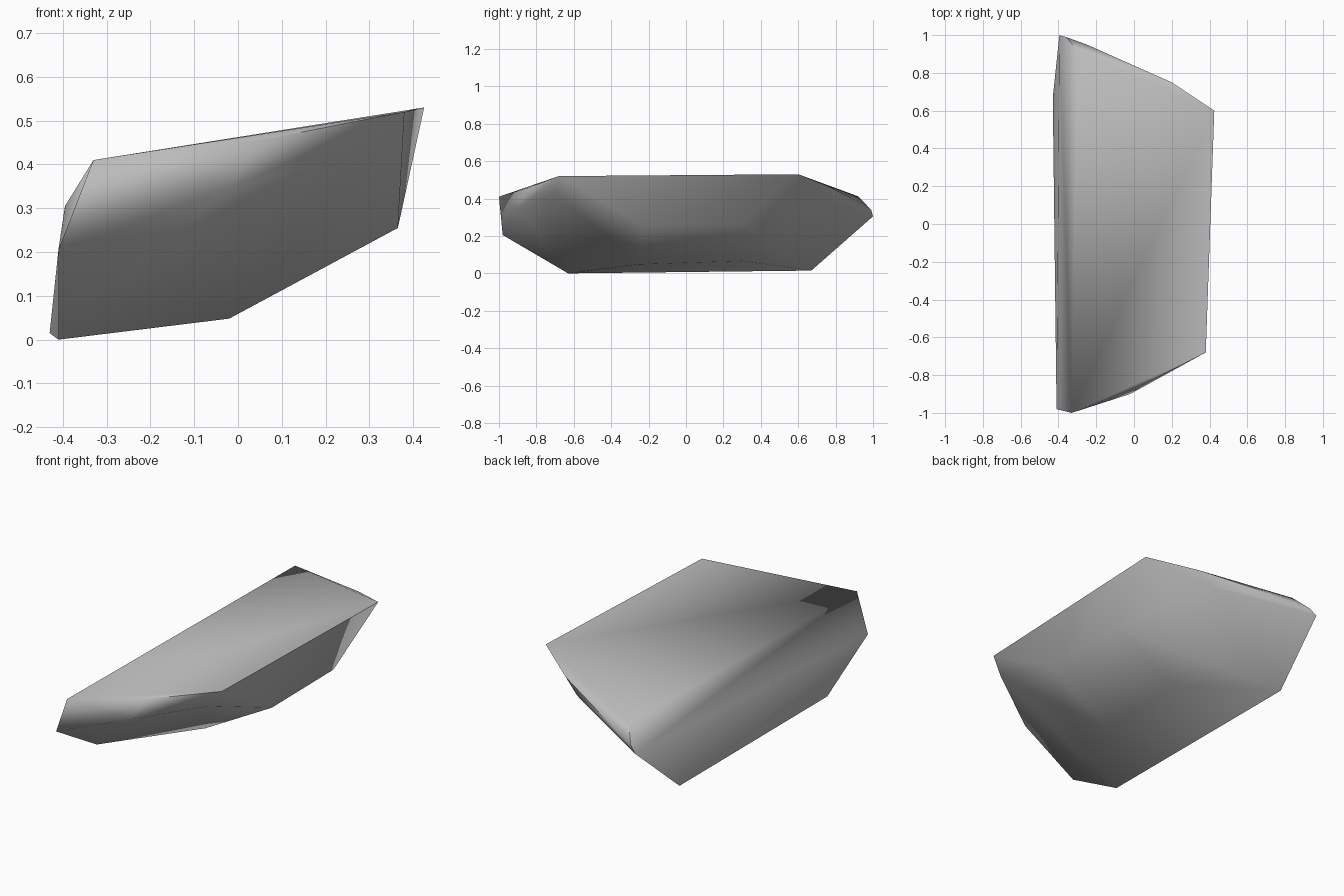
import bpy
import bmesh
import math
from mathutils import Vector

# Remove the default object only
default_cube = bpy.data.objects.get("Cube")
if default_cube:
    bpy.data.objects.remove(default_cube, do_unlink=True)


def make_material(name, colour):
    material = bpy.data.materials.new(name)
    material.use_nodes = True
    material.diffuse_color = colour
    shader = material.node_tree.nodes["Principled BSDF"]
    shader.inputs["Base Color"].default_value = colour
    return material


def make_hull(name, corner_groups, material):
    """Wrap a tight convex skin around the chiselled corners."""
    mesh = bpy.data.meshes.new(name)
    bm = bmesh.new()
    for group in corner_groups:
        for corner in group:
            bm.verts.new(Vector(corner))
    hull = bmesh.ops.convex_hull(bm, input=bm.verts[:])
    unused = {item for item in hull["geom_interior"] + hull["geom_unused"]
              if isinstance(item, bmesh.types.BMVert)}
    bmesh.ops.delete(bm, geom=list(unused), context="VERTS")
    # Merge nearly coplanar triangles into broad flat facets
    bmesh.ops.dissolve_limit(bm, angle_limit=math.radians(2),
                             verts=bm.verts[:], edges=bm.edges[:])
    bmesh.ops.recalc_face_normals(bm, faces=bm.faces[:])
    bm.to_mesh(mesh)
    bm.free()
    mesh.materials.append(material)
    rock = bpy.data.objects.new(name, mesh)
    bpy.context.collection.objects.link(rock)
    return rock


# Rim of the tilted top face
top_rim = [(-.33, -1, .41), (.05, -.85, .455), (.38, -.68, .52),
           (.425, .6, .53), (.2, .75, .47), (-.3, .92, .412)]

# Chipped front end
front_chips = [(-.41, -.98, .205), (-.02, -.9, .345),
               (.01, -.87, .415), (.315, -.7, .43)]

# Chipped back end and its narrow tip
back_chips = [(.12, .765, .395), (-.25, .95, .37),
              (-.36, .99, .34), (-.395, 1, .305)]

# Undercut right flank and the shallow keel below
underside = [(.365, -.23, .255), (.365, .3, .26),
             (-.02, -.25, .048), (-.02, .3, .067),
             (-.41, -.63, 0), (-.43, .67, .015)]

stone = make_material("stone grey", (.5, .5, .5, 1))
rock = make_hull("rock_slab", [top_rim, front_chips, back_chips, underside], stone)

# Soft shading over worn edges, crisp edges round the top
bpy.ops.object.select_all(action="DESELECT")
rock.select_set(True)
bpy.context.view_layer.objects.active = rock
bpy.ops.object.shade_smooth_by_angle(angle=math.radians(50))
